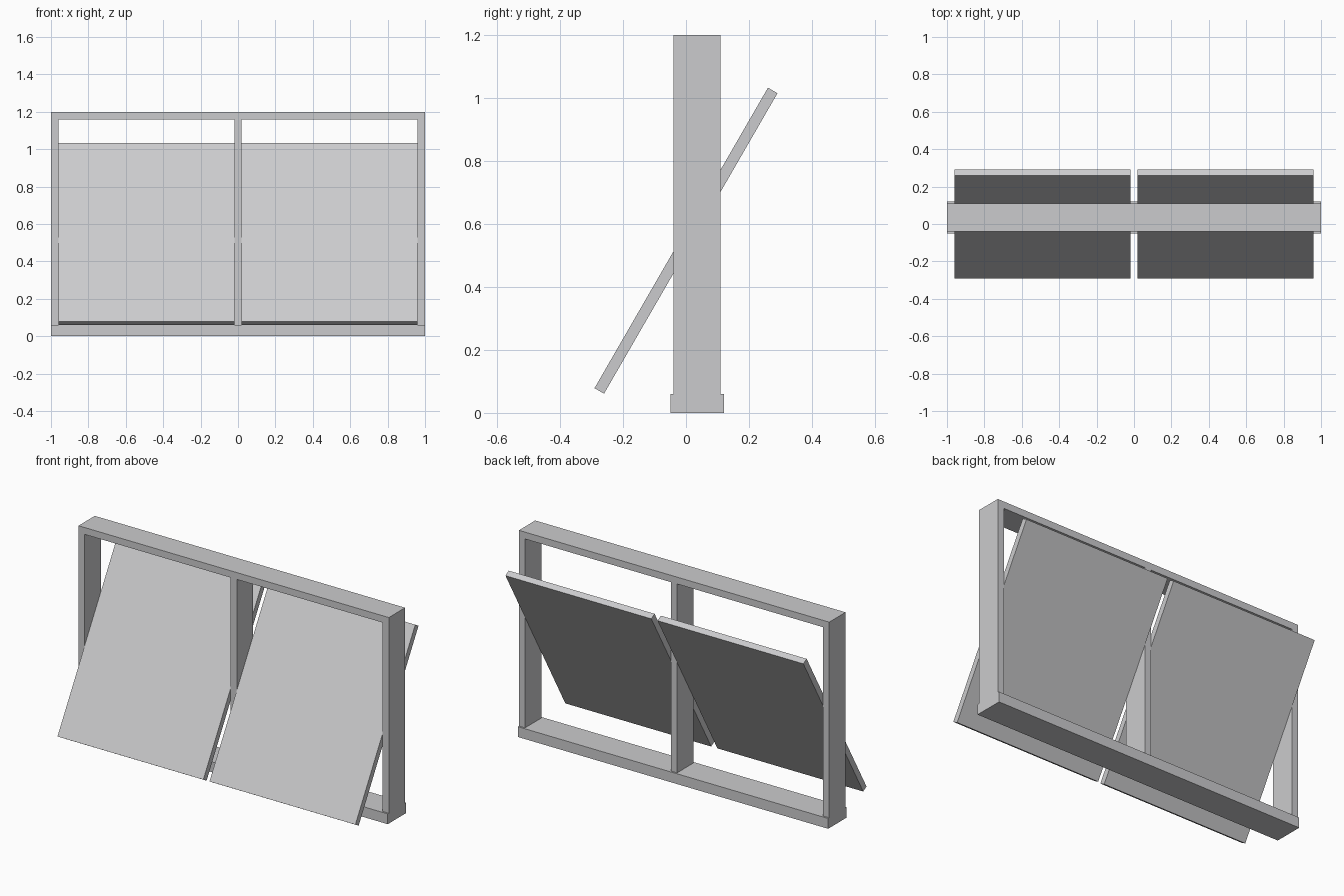
import bpy
import math
from mathutils import Vector, Matrix

cube = bpy.data.objects.get("Cube")
if cube:
    bpy.data.objects.remove(cube, do_unlink=True)

# One pale grey for everything
grey = bpy.data.materials.new("pale_grey")
grey.use_nodes = True
colour = (0.6, 0.6, 0.612, 1)
grey.diffuse_color = colour
grey.node_tree.nodes["Principled BSDF"].inputs["Base Color"].default_value = colour


def box(name, low, high, turn=Matrix.Identity(4)):
    """Box between two corners, then moved by a matrix."""
    low, high = Vector(low), Vector(high)
    bpy.ops.mesh.primitive_cube_add(size=1)
    obj = bpy.context.object
    obj.name = name
    size = Matrix.Diagonal((*(high - low), 1))
    obj.data.transform(turn @ Matrix.Translation((low + high) / 2) @ size)
    obj.data.materials.append(grey)
    return obj


FRONT, BACK = -0.04, 0.11
BAR = 0.04
TOP, SILL = 1.2, 0.06

# Fixed frame
box("sill", (-1, FRONT - 0.01, 0), (1, BACK + 0.01, SILL))
box("top_rail", (-1, FRONT, TOP - BAR), (1, BACK, TOP))
box("centre_mullion", (-BAR / 2, FRONT, SILL), (BAR / 2, BACK, TOP - BAR))
for side, x in (("right", -1), ("left", 1 - BAR)):
    box(side + "_post", (x, FRONT, SILL), (x + BAR, BACK, TOP - BAR))

# Tilted pivoting panels, each a body with a thin front sheet
tilt = Matrix.Translation((0, 0, 0.547)) @ Matrix.Rotation(math.radians(-30), 4, "X")
HALF, THICK, SHEET = 0.551, 0.0175, 0.006
for side, x in (("right", -0.96), ("left", 0.02)):
    box(side + "_panel", (x, SHEET - THICK, -HALF), (x + 0.94, THICK, HALF), tilt)
    box(side + "_panel_sheet", (x, -THICK, -HALF),
        (x + 0.94, SHEET - THICK, HALF), tilt)
